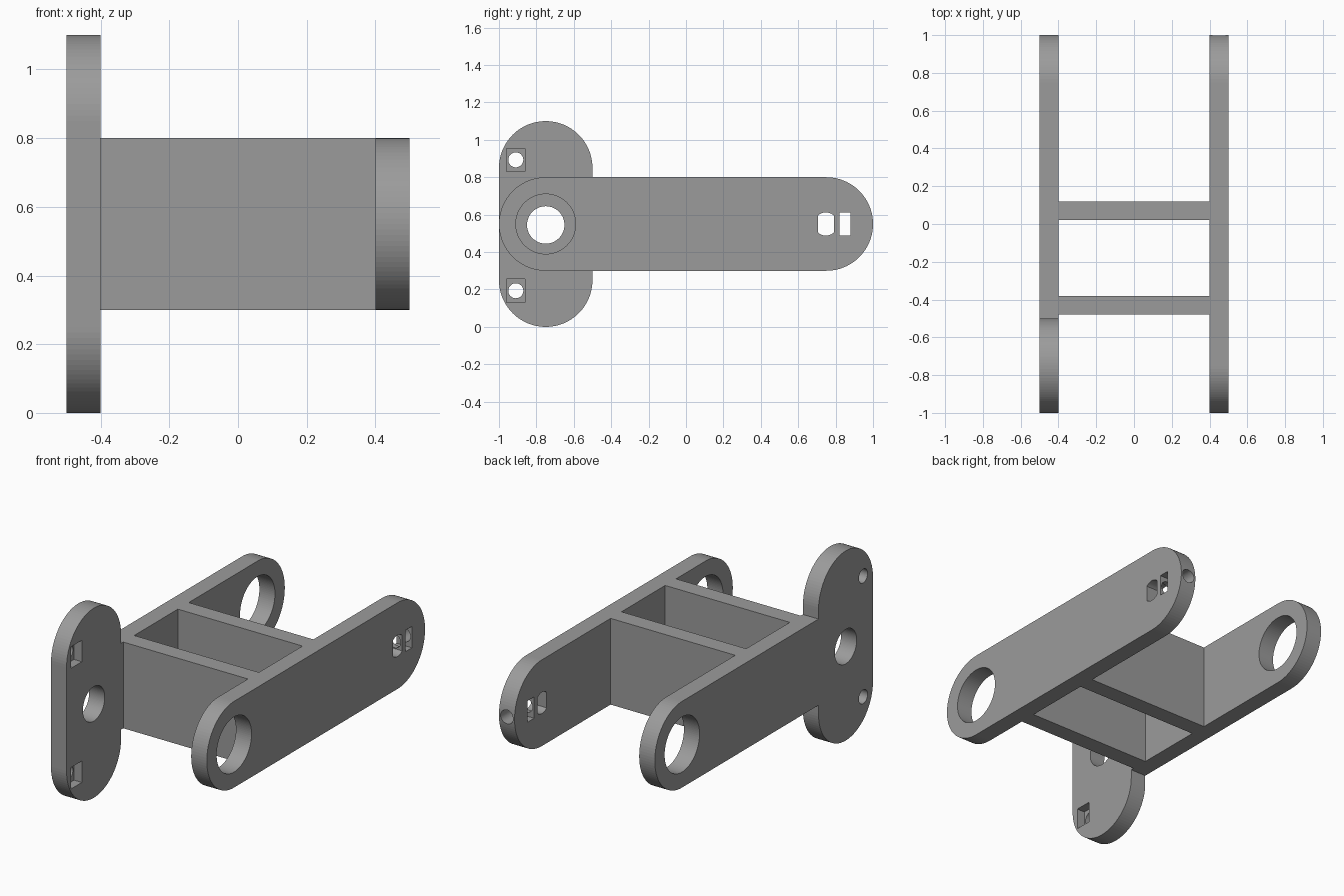
import bpy, bmesh
from math import sin, cos, radians, pi

if "Cube" in bpy.data.objects:
    bpy.data.objects.remove(bpy.data.objects["Cube"])

SEG = 96


def arc(cy, cz, r, a0, a1):
    """Points of an arc in the YZ plane, angles in degrees."""
    n = max(2, round(SEG * abs(a1 - a0) / 360))
    angles = [radians(a0 + (a1 - a0) * i / n) for i in range(n + 1)]
    return [(cy + r * cos(a), cz + r * sin(a)) for a in angles]


def finish(name, bm):
    bmesh.ops.recalc_face_normals(bm, faces=bm.faces)
    mesh = bpy.data.meshes.new(name)
    bm.to_mesh(mesh)
    bm.free()
    ob = bpy.data.objects.new(name, mesh)
    bpy.context.collection.objects.link(ob)
    return ob


def plate(name, profile, x0, x1):
    """Extrude a YZ profile from x0 to x1."""
    bm = bmesh.new()
    face = bm.faces.new([bm.verts.new((x0, y, z)) for y, z in profile])
    new = bmesh.ops.extrude_face_region(bm, geom=[face])["geom"]
    bmesh.ops.translate(bm, vec=(x1 - x0, 0, 0),
                        verts=[v for v in new if isinstance(v, bmesh.types.BMVert)])
    return finish(name, bm)


def box(name, x0, x1, y0, y1, z0, z1):
    return plate(name, [(y0, z0), (y1, z0), (y1, z1), (y0, z1)], x0, x1)


def bore(name, y, z, r, x0, x1):
    return plate(name, arc(y, z, r, 0, 360)[:-1], x0, x1)


def combine(target, others, operation):
    """Apply booleans with helper objects, then remove the helpers."""
    for other in others:
        other.hide_render = True
        mod = target.modifiers.new(other.name, "BOOLEAN")
        mod.operation, mod.solver, mod.object = operation, "EXACT", other
    bpy.context.view_layer.update()
    deps = bpy.context.evaluated_depsgraph_get()
    mesh = bpy.data.meshes.new_from_object(target.evaluated_get(deps))
    target.modifiers.clear()
    target.data = mesh
    for other in others:
        bpy.data.objects.remove(other)


# Left arm with the upright mounting flange in one outline
left = plate("linkage_frame",
             [(-0.5, 0.3)] + arc(0.75, 0.55, 0.25, -90, 90) + [(-0.5, 0.8)]
             + arc(-0.75, 0.85, 0.25, 0, 180) + arc(-0.75, 0.25, 0.25, 180, 360),
             -0.5, -0.4)
cuts = [bore("left_pivot_hole", 0.75, 0.55, 0.16, -0.6, -0.3),
        bore("flange_axle_hole", -0.75, 0.545, 0.1, -0.6, -0.3)]
# Bolt holes with square nut pockets on the inner face
for z in (0.193, 0.893):
    cuts.append(bore("bolt_hole", -0.91, z, 0.04, -0.6, -0.3))
    cuts.append(box("nut_pocket", -0.45, -0.3, -0.96, -0.86, z - 0.062, z + 0.062))
combine(left, cuts, "DIFFERENCE")

# Right arm
right = plate("right_arm",
              arc(0.75, 0.55, 0.25, -90, 90) + arc(-0.75, 0.55, 0.25, 90, 270), 0.4, 0.5)
# Tip slots: a flat-sided round one and a square nut slot
pin_slot = plate("pin_slot", arc(0.748, 0.55, 0.062, 47, 133)
                 + arc(0.748, 0.55, 0.062, 227, 313), 0.3, 0.6)
nut_slot = box("nut_slot", 0.3, 0.6, 0.82, 0.88, 0.488, 0.612)
# Set screw bore running in from the tip along y
bm = bmesh.new()
rings = [[bm.verts.new((0.45 + 0.04 * cos(a), y, 0.55 + 0.04 * sin(a)))
          for a in (2 * pi * i / 48 for i in range(48))] for y in (0.75, 1.1)]
for i in range(48):
    j = (i + 1) % 48
    bm.faces.new((rings[0][i], rings[0][j], rings[1][j], rings[1][i]))
for ring in rings:
    bm.faces.new(ring)
screw = finish("set_screw_bore", bm)
combine(right, [bore("right_pivot_hole", -0.75, 0.55, 0.16, 0.3, 0.6),
                pin_slot, nut_slot, screw], "DIFFERENCE")

# Cross webs join both arms into one solid
webs = [box("cross_web", -0.45, 0.45, y, y + 0.1, 0.3, 0.8) for y in (-0.48, 0.02)]
combine(left, [right] + webs, "UNION")

# Dark grey finish
grey = bpy.data.materials.new("dark_grey")
grey.diffuse_color = (0.33, 0.33, 0.33, 1)
grey.use_nodes = True
grey.node_tree.nodes["Principled BSDF"].inputs["Base Color"].default_value = grey.diffuse_color
left.data.materials.clear()
left.data.materials.append(grey)
